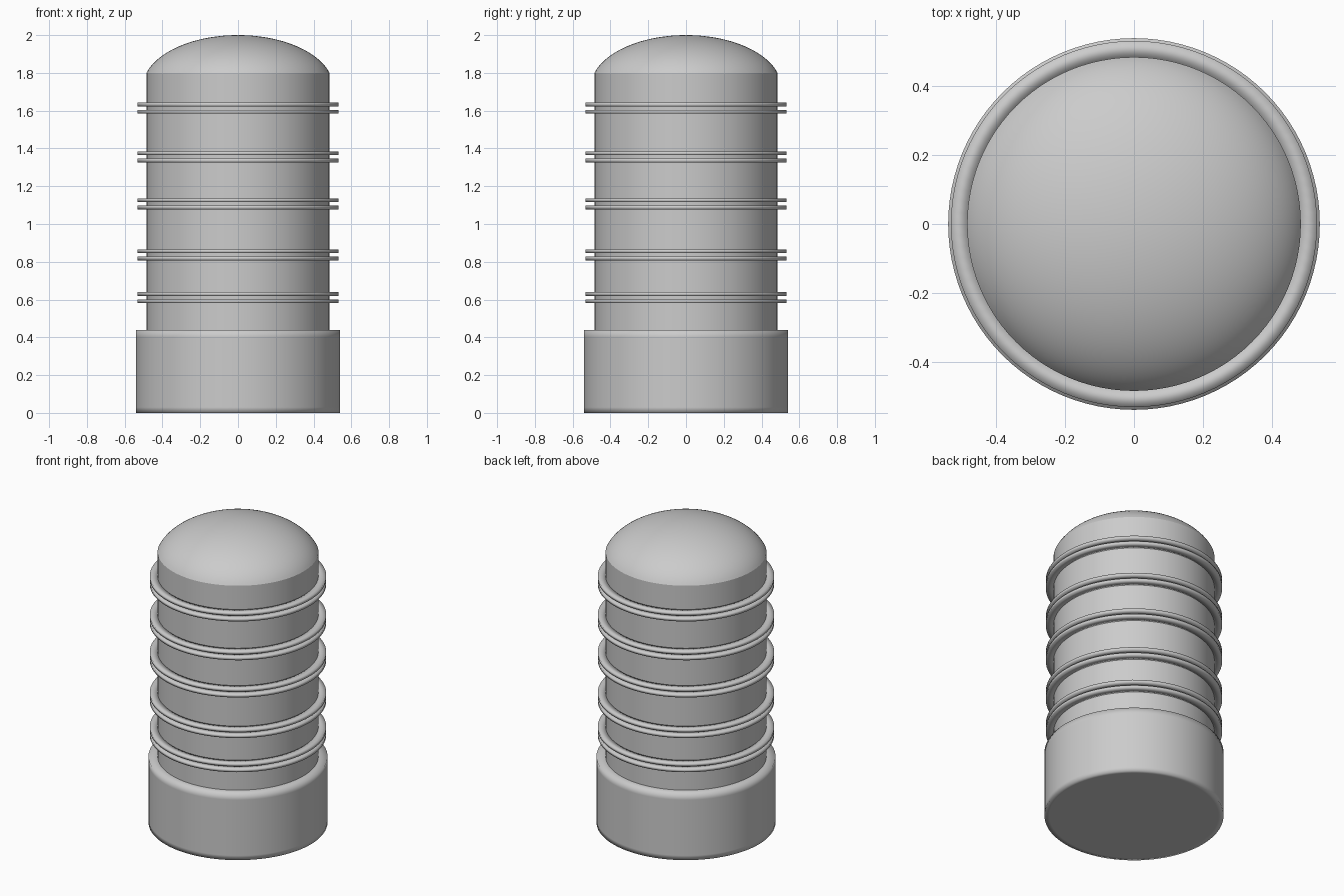
import bpy, bmesh, math

if "Cube" in bpy.data.objects:
    bpy.data.objects.remove(bpy.data.objects["Cube"])

SEGMENTS = 96
BODY_R = 0.485


def lathe(name, profile, closed=False):
    """Spin an (r, z) profile around z into a smooth shaded object."""
    bm = bmesh.new()
    verts = [bm.verts.new((r, 0, z)) for r, z in profile]
    edges = [bm.edges.new(pair) for pair in zip(verts, verts[1:])]
    if closed:
        edges.append(bm.edges.new((verts[-1], verts[0])))
    bmesh.ops.spin(bm, geom=verts + edges, cent=(0, 0, 0), axis=(0, 0, 1),
                   angle=math.tau, steps=SEGMENTS, use_duplicate=False)
    bmesh.ops.remove_doubles(bm, verts=bm.verts, dist=1e-5)
    bmesh.ops.recalc_face_normals(bm, faces=bm.faces)
    mesh = bpy.data.meshes.new(name)
    bm.to_mesh(mesh)
    bm.free()
    for poly in mesh.polygons:
        poly.use_smooth = True
    obj = bpy.data.objects.new(name, mesh)
    bpy.context.collection.objects.link(obj)
    return obj


# Wide base collar, with support loops that soften the shading at its rims
lathe("base", [(0, 0), (0.51, 0), (0.54, 0), (0.54, 0.03), (0.54, 0.40),
               (0.54, 0.44), (BODY_R, 0.44)])

# Straight cylindrical body
lathe("body", [(BODY_R, 0.43), (BODY_R, 1.80)])

# Domed cap: part of a flattened ellipsoid that meets the body at a crease
DOME_R = 0.505
edge_angle = math.asin(BODY_R / DOME_R)
dome_h = 0.2 / (1 - math.cos(edge_angle))
dome = []
for i in range(25):
    a = edge_angle * (1 - i / 24)
    dome.append((DOME_R * math.sin(a), 2.0 - dome_h * (1 - math.cos(a))))
lathe("dome_cap", dome)

# Five pairs of thin rings around the body
for n, z in enumerate([0.61, 0.837, 1.107, 1.355, 1.613], 1):
    for label, offset in (("lower", -0.019), ("upper", 0.019)):
        lo, hi = z + offset - 0.01, z + offset + 0.01
        lathe(f"ring_{n}_{label}",
              [(BODY_R, lo), (0.532, lo), (0.532, hi), (BODY_R, hi)], closed=True)
